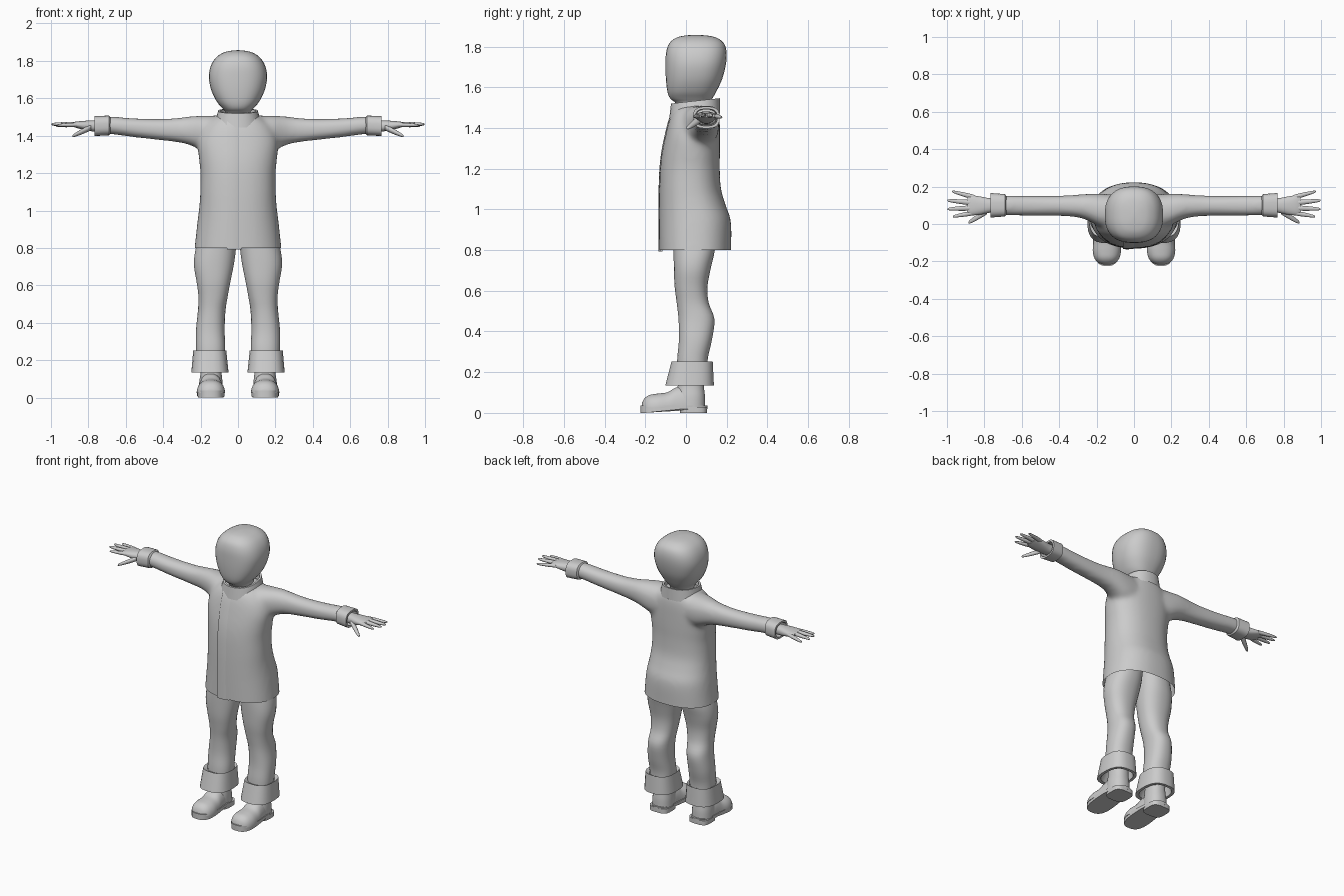
import bpy, bmesh, math
from mathutils import Vector

if "Cube" in bpy.data.objects:
    bpy.data.objects.remove(bpy.data.objects["Cube"])

GREY = bpy.data.materials.new("light grey")
GREY.diffuse_color = (0.6, 0.6, 0.6, 1)
GREY.use_nodes = True
GREY.node_tree.nodes["Principled BSDF"].inputs["Base Color"].default_value = GREY.diffuse_color


def refine(rows, sub):
    """Catmull-Rom interpolation between cross-section rows."""
    if sub < 2:
        return rows
    out, last = [], len(rows) - 1
    for i in range(last):
        quad = [rows[max(i - 1, 0)], rows[i], rows[i + 1], rows[min(i + 2, last)]]
        for k in range(sub):
            t = k / sub
            out.append([0.5 * (2 * b + (c - a) * t + (2 * a - 5 * b + 4 * c - d) * t * t
                               + (3 * b - a - 3 * c + d) * t ** 3) for a, b, c, d in zip(*quad)])
    return out + [rows[-1]]


def loft(bm, axis, rows, n=28, p=2.3, sub=4, sx=1, caps=True):
    """Skin rows of (position, a_min, a_max, b_min, b_max) superellipses along an axis."""
    rings = []
    for t, a0, a1, b0, b1 in refine(rows, sub):
        ring = []
        for k in range(n):
            th = 2 * math.pi * (k + 0.5) / n
            c, s = math.cos(th), math.sin(th)
            a = (a0 + a1) / 2 + (a1 - a0) / 2 * math.copysign(abs(c) ** (2 / p), c)
            b = (b0 + b1) / 2 + (b1 - b0) / 2 * math.copysign(abs(s) ** (2 / p), s)
            co = {"x": (t, a, b), "y": (a, t, b), "z": (a, b, t)}[axis]
            ring.append(bm.verts.new((co[0] * sx, co[1], co[2])))
        rings.append(ring)
    for r0, r1 in zip(rings, rings[1:]):
        for k in range(n):
            j = (k + 1) % n
            bm.faces.new((r0[k], r0[j], r1[j], r1[k]))
    if caps:
        bm.faces.new(rings[0])
        bm.faces.new(rings[-1])
    return [v for r in rings for v in r]


def finish(name, bm, mirror=False, recalc=True, angle=40):
    """Turn the bmesh into a shaded object, optionally mirrored across x."""
    if recalc:
        bmesh.ops.recalc_face_normals(bm, faces=bm.faces)
    mesh = bpy.data.meshes.new(name)
    bm.to_mesh(mesh)
    bm.free()
    mesh.materials.clear()
    mesh.materials.append(GREY)
    ob = bpy.data.objects.new(name, mesh)
    bpy.context.collection.objects.link(ob)
    bpy.ops.object.select_all(action="DESELECT")
    ob.select_set(True)
    bpy.context.view_layer.objects.active = ob
    bpy.ops.object.shade_smooth_by_angle(angle=math.radians(angle))
    if mirror:
        mod = ob.modifiers.new("mirror", "MIRROR")
        mod.use_mirror_merge = False
    return ob


# Coat: torso and sleeves blended into one skin, then cut open at the hem
TORSO = [(.72, -.238, .238, -.13, .222), (.8, -.232, .232, -.131, .222),
         (.94, -.217, .217, -.132, .221), (1.02, -.207, .207, -.132, .195),
         (1.1, -.202, .202, -.131, .172), (1.2, -.201, .201, -.127, .166),
         (1.28, -.209, .209, -.118, .167), (1.36, -.215, .215, -.102, .167),
         (1.43, -.195, .195, -.085, .166), (1.48, -.155, .155, -.066, .16),
         (1.51, -.105, .105, -.045, .145)]
SLEEVE = [(.08, -.03, .155, 1.30, 1.508), (.17, -.02, .162, 1.31, 1.508),
          (.24, .015, .162, 1.343, 1.505), (.3, .035, .157, 1.361, 1.498),
          (.4, .043, .152, 1.374, 1.49), (.55, .044, .152, 1.391, 1.493),
          (.66, .046, .153, 1.406, 1.502), (.72, .048, .153, 1.41, 1.502)]
bm = bmesh.new()
loft(bm, "z", TORSO, n=40)
for side in (1, -1):
    loft(bm, "x", SLEEVE, sx=side)
coat = finish("coat", bm)
mod = coat.modifiers.new("blend", "REMESH")
mod.mode, mod.voxel_size = "VOXEL", 0.012
mod = coat.modifiers.new("soften", "SMOOTH")
mod.factor, mod.iterations = 0.5, 14
skin = bpy.data.meshes.new_from_object(coat.evaluated_get(bpy.context.evaluated_depsgraph_get()))
bpy.data.objects.remove(coat)
bm = bmesh.new()
bm.from_mesh(skin)
bmesh.ops.bisect_plane(bm, geom=bm.verts[:] + bm.edges[:] + bm.faces[:],
                       plane_co=(0, 0, .8), plane_no=(0, 0, 1), clear_inner=True)
finish("coat", bm, recalc=False, angle=60)

# Overlapping front flap of the coat
bm = bmesh.new()
columns = [(-.06, -.012), (-.06, .006), (-.04, .005), (-.02, .003), (0, 0), (.02, -.006)]
grid = []
for z, x0, x1, y0, y1 in refine(TORSO, 4):
    if .785 < z < 1.49:
        z = .793 if z < .805 else z
        grid.append([bm.verts.new((x, (y0 + y1) / 2 - lift - (y1 - y0) / 2
                                   * (1 - abs(x / x1) ** 2.3) ** (1 / 2.3), z))
                     for x, lift in columns])
for r0, r1 in zip(grid, grid[1:]):
    for k in range(len(columns) - 1):
        bm.faces.new((r0[k], r0[k + 1], r1[k + 1], r1[k]))
finish("front_flap", bm, recalc=False)

# Standing collar, higher at the back
bm = bmesh.new()
for v in loft(bm, "z", [(1.455, -.128, .128, -.083, .168), (1.53, -.106, .106, -.074, .167),
                        (1.53, -.094, .094, -.062, .154), (1.47, -.09, .09, -.055, .15)],
              n=32, sub=1, caps=False):
    v.co.z += .11 * (v.co.y - .02)
finish("collar", bm, recalc=True)

# Head with a flattened face, and neck
bm = bmesh.new()
loft(bm, "z", [(1.47, -.062, .062, -.03, .11), (1.52, -.065, .065, -.05, .115),
               (1.545, -.082, .082, -.078, .13), (1.58, -.112, .112, -.092, .15),
               (1.64, -.142, .142, -.099, .178), (1.71, -.156, .156, -.101, .196),
               (1.77, -.147, .147, -.098, .2), (1.815, -.121, .121, -.083, .187),
               (1.842, -.083, .083, -.05, .153), (1.853, -.045, .045, -.01, .11),
               (1.857, -.008, .008, .035, .06)], n=36, p=2.5)
finish("head", bm, angle=60)

# Sleeve cuffs
bm = bmesh.new()
loft(bm, "x", [(.682, .05, .148, 1.412, 1.497), (.69, .04, .16, 1.402, 1.508),
               (.768, .034, .166, 1.398, 1.505), (.768, .047, .153, 1.41, 1.493),
               (.71, .05, .15, 1.415, 1.49)], n=24, p=2.8, sub=1, caps=False)
finish("sleeve_cuffs", bm, mirror=True)

# Hands: palm, four spread fingers and a lowered thumb
bm = bmesh.new()
loft(bm, "x", [(.71, .065, .135, 1.42, 1.482), (.77, .06, .138, 1.422, 1.482),
               (.82, .05, .147, 1.43, 1.48), (.865, .046, .153, 1.442, 1.476),
               (.89, .055, .145, 1.45, 1.47)], n=20, p=2.4)
DIGITS = [((.85, .142, 1.459), (.972, .174, 1.452), .013),
          ((.86, .113, 1.462), (.997, .126, 1.46), .014),
          ((.86, .086, 1.462), (.997, .08, 1.462), .014),
          ((.85, .061, 1.459), (.968, .04, 1.456), .013),
          ((.785, .07, 1.445), (.885, .007, 1.398), .018)]
for start, end, r in DIGITS:
    s, e = Vector(start), Vector(end)
    rows = []
    for t, f in ((0, 1), (.35, 1), (.75, .75), (.95, .5), (1, .2)):
        c, w = s.lerp(e, t), r * f
        rows.append((c.x, c.y - w, c.y + w, c.z - w * .85, c.z + w * .85))
    loft(bm, "x", rows, n=10, p=2, sub=2)
finish("hands", bm, mirror=True, angle=60)

# Trouser legs
bm = bmesh.new()
loft(bm, "z", [(.92, .002, .19, -.06, .15), (.8, .01, .226, -.061, .142),
               (.71, .022, .236, -.06, .122), (.62, .04, .222, -.056, .106),
               (.54, .055, .212, -.046, .112), (.46, .067, .215, -.037, .14),
               (.36, .071, .225, -.035, .128), (.27, .068, .225, -.043, .108),
               (.2, .07, .222, -.045, .105)])
finish("trouser_legs", bm, mirror=True, angle=60)

# Turned-up trouser cuffs
bm = bmesh.new()
loft(bm, "z", [(.24, .075, .22, -.045, .11), (.252, .062, .24, -.072, .132),
               (.135, .05, .25, -.102, .138), (.135, .068, .232, -.08, .12),
               (.2, .075, .222, -.045, .105)], n=24, p=2.7, sub=1, caps=False)
finish("trouser_cuffs", bm, mirror=True)

# Boots: ankle shaft and rounded foot
bm = bmesh.new()
loft(bm, "z", [(.24, .09, .2, -.032, .092), (.14, .088, .2, -.04, .088),
               (.08, .082, .208, -.05, .094), (.025, .08, .21, -.05, .095)], n=24)
for v in loft(bm, "y", [(.06, .092, .2, -.06, .1), (.0, .084, .208, -.07, .13),
                        (-.05, .08, .212, -.07, .125), (-.09, .074, .217, -.06, .102),
                        (-.14, .069, .221, -.05, .095), (-.18, .077, .213, -.05, .088),
                        (-.205, .095, .195, -.04, .07), (-.217, .12, .17, -.01, .045)], n=28):
    v.co.z = max(v.co.z, .025)
finish("boots", bm, mirror=True, angle=50)

# Soles: sloped plate and heel block
bm = bmesh.new()
outline = (.065, .225, -.225, .105)
for v in loft(bm, "z", [(0, *outline), (.037, *outline)], n=32, p=2.7, sub=1):
    back = min(max((v.co.y + .2) / .17, 0), 1)
    v.co.x = .145 + (v.co.x - .145) * (1 - .12 * back)
    if v.co.z < .01:
        v.co.z = .018 * back
loft(bm, "z", [(0, .077, .213, -.03, .104), (.03, .077, .213, -.03, .104)], n=24, p=3.5, sub=1)
finish("boot_soles", bm, mirror=True)
